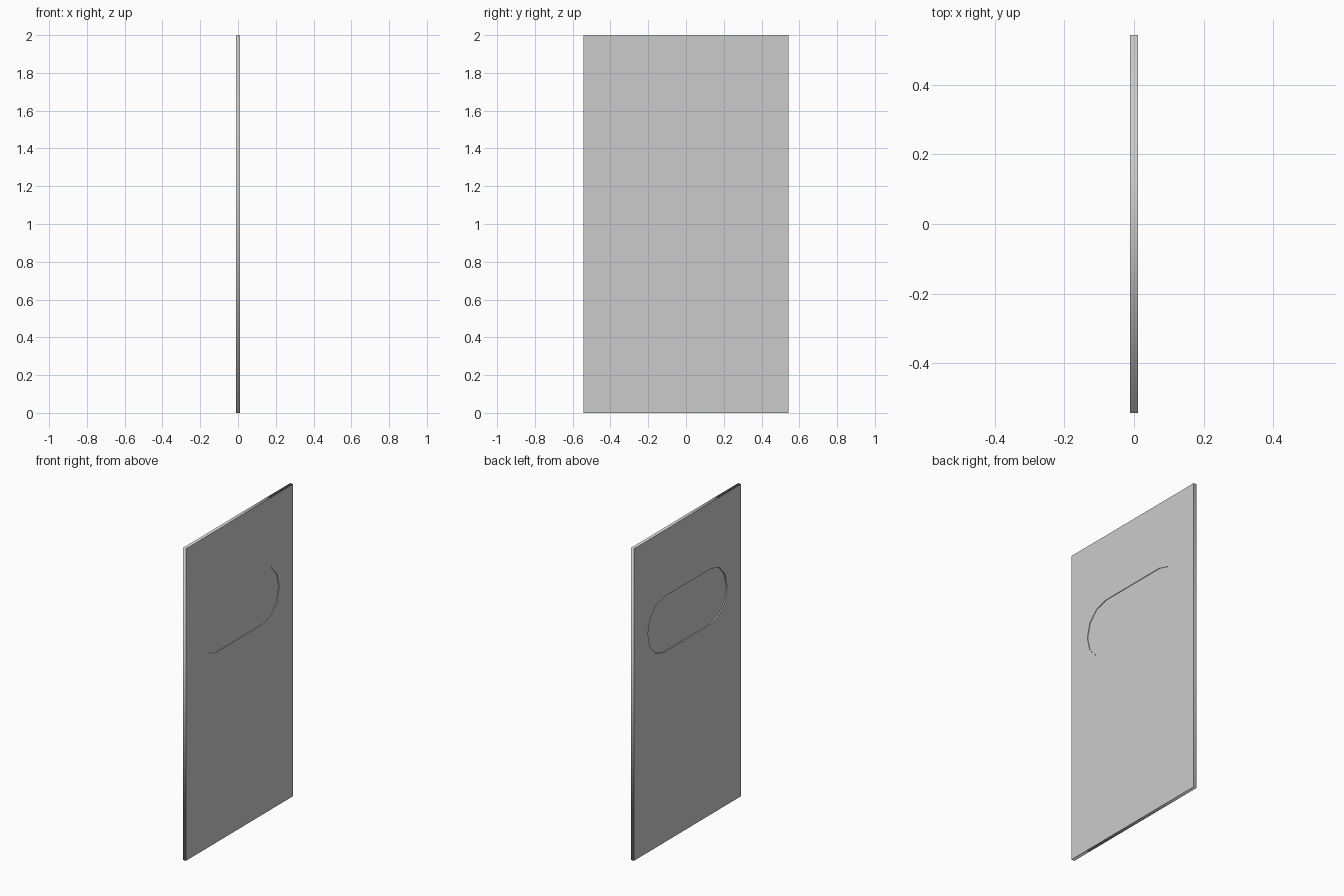
import bpy
from math import sin, cos, pi

if "Cube" in bpy.data.objects:
    bpy.data.objects.remove(bpy.data.objects["Cube"])

HALF_W, HEIGHT, HALF_T = 0.543, 2.0, 0.011


def plate(name, loops, half_thickness, x):
    """Extrude closed (y, z) outlines along x; inner outlines become holes."""
    curve = bpy.data.curves.new(name, 'CURVE')
    curve.dimensions = '2D'
    curve.fill_mode = 'BOTH'
    curve.extrude = half_thickness
    for loop in loops:
        s = curve.splines.new('POLY')
        s.points.add(len(loop) - 1)
        for p, (y, z) in zip(s.points, loop):
            p.co = (y, z, 0, 1)
        s.use_cyclic_u = True
    ob = bpy.data.objects.new(name, curve)
    bpy.context.collection.objects.link(ob)
    ob.rotation_euler = (pi / 2, 0, pi / 2)
    ob.location.x = x
    bpy.ops.object.select_all(action='DESELECT')
    ob.select_set(True)
    bpy.context.view_layer.objects.active = ob
    bpy.ops.object.convert(target='MESH')
    return bpy.context.object


def window_outline(straight=0.237, ry=0.165, rz=0.178, zc=1.397, n=6):
    """Slot outline with two faceted round ends."""
    pts = []
    for side in (0, 1):
        for i in range(n + 1):
            a = -pi / 2 + pi * i / n + pi * side
            cy = -straight if side else straight
            pts.append((cy + ry * cos(a), zc + rz * sin(a)))
    return pts


# door panel with a window opening
rect = [(-HALF_W, 0), (HALF_W, 0), (HALF_W, HEIGHT), (-HALF_W, HEIGHT)]
plate("door_panel", [rect, window_outline()], HALF_T, 0)

# window pane, recessed on both sides
plate("window_pane", [window_outline()], 0.005, 0.002)
